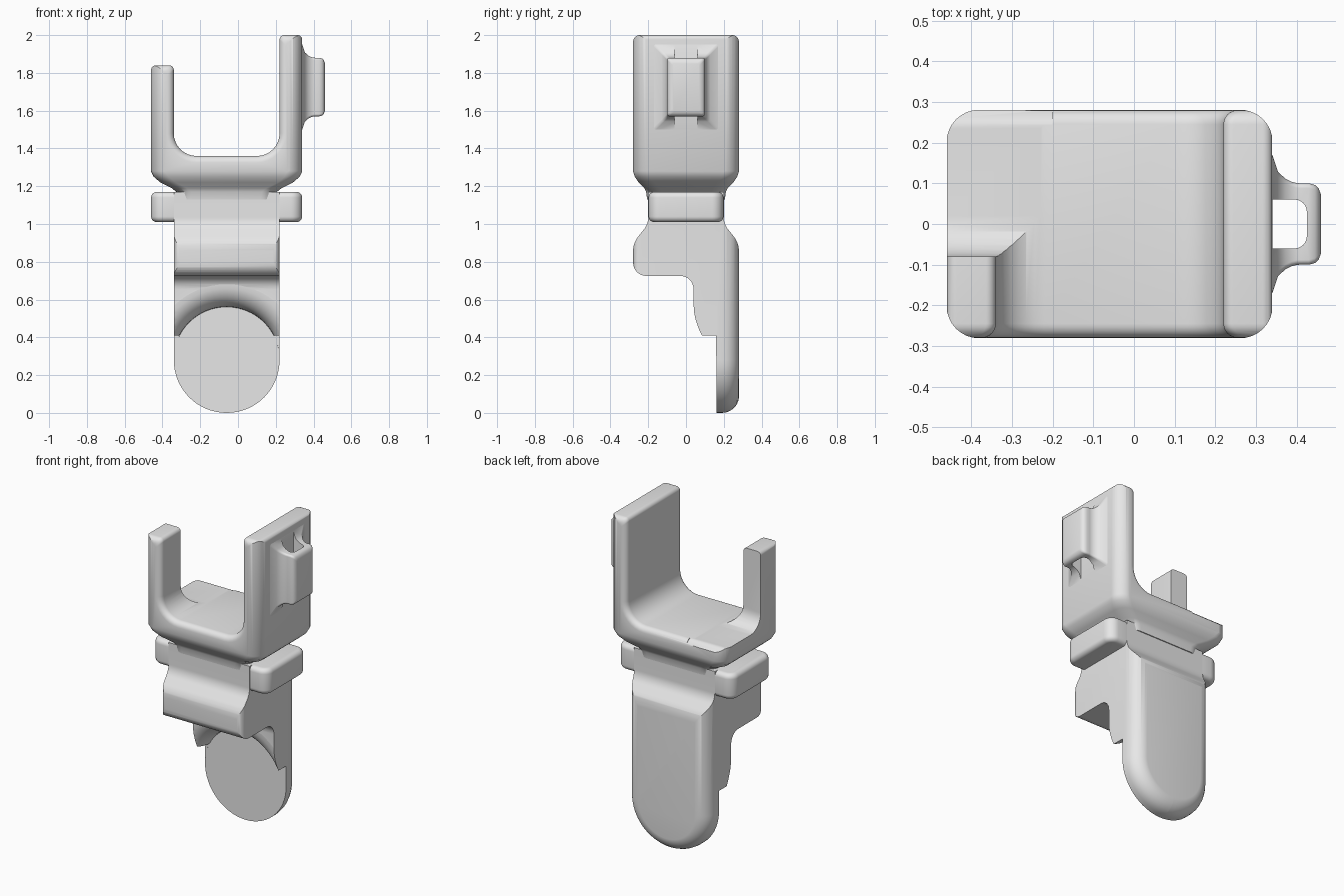
import bpy, bmesh, math
from mathutils import Vector

if "Cube" in bpy.data.objects:
    bpy.data.objects.remove(bpy.data.objects["Cube"], do_unlink=True)

GREY = (0.8, 0.8, 0.8, 1)
grey = bpy.data.materials.new("plain grey")
grey.use_nodes = True
grey.diffuse_color = GREY
grey.node_tree.nodes["Principled BSDF"].inputs["Base Color"].default_value = GREY


def rounded(corners, steps=8):
    """Closed 2D outline from (a, b, radius) corners."""
    pts = []
    for i, (a, b, r) in enumerate(corners):
        p = Vector((a, b))
        if r == 0:
            pts.append(p)
            continue
        u = (Vector(corners[i - 1][:2]) - p).normalized()
        v = (Vector(corners[(i + 1) % len(corners)][:2]) - p).normalized()
        ang = u.angle(v)
        t = r / math.tan(ang / 2)
        c = p + (u + v).normalized() * r / math.sin(ang / 2)
        s, e, phi = p + u * t - c, p + v * t - c, math.pi - ang
        for k in range(steps + 1):
            f = k / steps
            pts.append(c + (s * math.sin((1 - f) * phi) + e * math.sin(f * phi)) / math.sin(phi))
    return pts


def rect(a0, a1, b0, b1, r):
    return rounded([(a0, b0, r), (a1, b0, r), (a1, b1, r), (a0, b1, r)])


def loft(name, axis, layers):
    """Skin a stack of (position, outline) layers along an axis and cap both ends."""
    bm = bmesh.new()
    rings = []
    for pos, loop in layers:
        ring = []
        for a, b in loop:
            co = [a, b]
            co.insert("xyz".index(axis), pos)
            ring.append(bm.verts.new(co))
        rings.append(ring)
    for low, high in zip(rings, rings[1:]):
        for i in range(len(low)):
            bm.faces.new((low[i - 1], low[i], high[i], high[i - 1]))
    bm.faces.new(rings[0])
    bm.faces.new(rings[-1])
    bmesh.ops.recalc_face_normals(bm, faces=bm.faces)
    mesh = bpy.data.meshes.new(name)
    bm.to_mesh(mesh)
    bm.free()
    mesh.materials.append(grey)
    ob = bpy.data.objects.new(name, mesh)
    bpy.context.collection.objects.link(ob)
    return ob


def activate(ob):
    bpy.ops.object.select_all(action="DESELECT")
    ob.select_set(True)
    bpy.context.view_layer.objects.active = ob


def combine(ob, tool, operation):
    activate(ob)
    mod = ob.modifiers.new("cut", "BOOLEAN")
    mod.operation, mod.solver, mod.object = operation, "EXACT", tool
    bpy.ops.object.modifier_apply(modifier=mod.name)
    bpy.data.objects.remove(tool, do_unlink=True)


def smooth(ob):
    activate(ob)
    bpy.ops.object.shade_smooth_by_angle(angle=math.radians(32))


def round_ends(start, end, r0, r1, steps=6):
    """(position, inset) pairs for a stack with quarter-round ends."""
    quarter = [math.pi / 2 * k / steps for k in range(steps + 1)]
    first = [(start + r0 * (1 - math.cos(q)), r0 * (1 - math.sin(q))) for q in quarter]
    last = [(end - r1 * (1 - math.cos(q)), r1 * (1 - math.sin(q))) for q in reversed(quarter)]
    return first + last


# Body and tongue: side profile trimmed by a round-bottomed outline
profile = rounded([(-.2, 1.17, 0), (-.2, 1.0, .1), (-.28, .9, .12), (-.28, .725, .07),
                   (.04, .725, .07), (.04, .41, 0), (.16, .41, 0), (.16, -.02, 0),
                   (.28, -.02, 0), (.28, .9, .12), (.2, 1.0, .1), (.2, 1.17, 0)])
body = loft("body_and_tongue", "x", [(-.5, profile), (.5, profile)])


def tongue_outline(d):
    r = .2795 - d
    return rounded([(-.34 + d, 1.25, 0), (-.34 + d, d, r), (.22 - d, d, r), (.22 - d, 1.25, 0)], 16)


trim = loft("body_trim", "y", [(y, tongue_outline(d)) for y, d in round_ends(-.281, .281, .04, .09)])
combine(body, trim, "INTERSECT")

# Flared round recess in front of the tongue
flare = []
for k in range(9):
    q = math.pi / 2 * k / 8
    flare.append((.1605 - .12 * math.sin(q), .281 + .12 * (1 - math.cos(q))))
flare.append((.03, .401))
turns = [math.tau * k / 64 for k in range(64)]
recess = loft("recess_cutter", "y", [
    (y, [(-.06 + r * math.cos(t), .28 + r * math.sin(t)) for t in turns]) for y, r in flare])
combine(body, recess, "DIFFERENCE")
smooth(body)


# Cradle: U-shaped channel with rounded edges
def channel(d):
    r, f = .024, .12 + d
    return rounded([(-.46 + d, 1.1, 0), (.34 - d, 1.1, 0), (.34 - d, 2 - d, r), (.22 + d, 2 - d, r),
                    (.22 + d, 1.36 - d, f), (-.34 - d, 1.36 - d, f),
                    (-.34 - d, 1.84 - d, r), (-.46 + d, 1.84 - d, r)])


cradle = loft("cradle", "y", [(y, channel(d)) for y, d in round_ends(-.28, .28, .035, .035)])
taper = [(1.13, .14, .075), (1.17, .135, .07), (1.19, .11, .06), (1.22, .05, .03),
         (1.25, .015, .01), (1.28, 0, 0), (2.1, 0, 0)]
shell = loft("cradle_trim", "z", [
    (z, rect(-.461 + i, .341 - i, -.281 + j, .281 - j, .08)) for z, i, j in taper])
combine(cradle, shell, "INTERSECT")

# Shorten one wall to a front post with a fillet behind it
behind = rounded([(-.08, 2.1, 0), (-.08, 1.361, .1), (.25, 1.361, .04), (.32, 1.3, 0), (.32, 2.1, 0)])
combine(cradle, loft("post_cutter", "x", [(-.6, behind), (-.2, behind)]), "DIFFERENCE")
smooth(cradle)

# Collar ends on both sides of the neck
for name, x0, x1 in (("right_collar", -.46, -.28), ("left_collar", .16, .34)):
    collar = loft(name, "z", [
        (z, rect(x0 + d, x1 - d, -.198 + d, .198 - d, .06 - d))
        for z, d in round_ends(1.01, 1.17, .03, .03)])
    smooth(collar)

# Strap loop: flared pad with a vertical slot
pad = []
for k in range(7):
    q = math.pi / 2 * k / 6
    pad.append((.335 + .075 * math.sin(q), .085 * (1 - math.sin(math.pi / 2 - q)) * -1 + .085))
pad += [(x, d) for x, d in [(.43, 0), (.445, -.004), (.454, -.012), (.46, -.028)]]
strap = loft("strap_loop", "x", [
    (x, rect(-.1 - g, .1 + g, 1.57 - g, 1.88 + g, .012)) for x, g in
    [(x, .085 * (1 - math.sqrt(max(0, 1 - ((.41 - x) / .075 - 1 + 1) ** 2))) if x < .41 else min(g, 0))
     for x, g in pad]])
slot = rounded([(.341, -.06, 0), (.425, -.06, .03), (.425, .06, .03), (.341, .06, 0)])
combine(strap, loft("slot_cutter", "z", [(1.4, slot), (2.1, slot)]), "DIFFERENCE")
smooth(strap)
